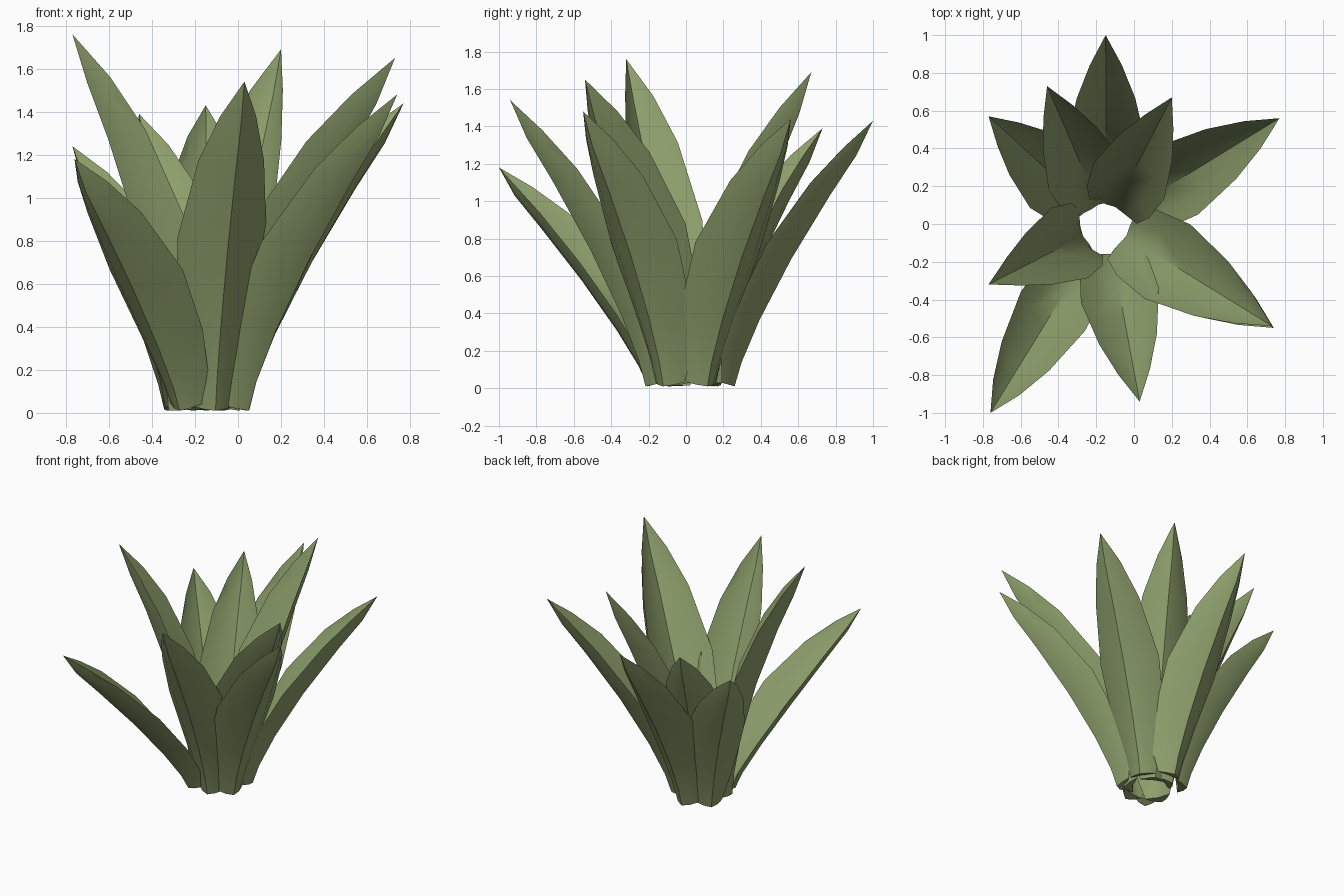
import bpy
import bmesh
import math
from mathutils import Vector

if "Cube" in bpy.data.objects:
    bpy.data.objects.remove(bpy.data.objects["Cube"])

green = bpy.data.materials.new("leaf green")
green.use_nodes = True
colour = (0.27, 0.35, 0.15, 1)
green.diffuse_color = colour
green.node_tree.nodes["Principled BSDF"].inputs["Base Color"].default_value = colour

CENTRE = Vector((-0.145, 0, 0))
ACROSS = (-1, -0.55, 0, 0.55, 1)
# height fraction, outward fraction, half width, thickness, cup depth per half width
ROWS = ((0, 0, 0.09, 0.06, 0.8), (0.09, 0.05, 0.14, 0.045, 0.85), (0.25, 0.18, 0.185, 0.025, 0.78),
        (0.48, 0.41, 0.21, 0.018, 0.74), (0.72, 0.69, 0.155, 0.014, 0.8),
        (0.87, 0.88, 0.085, 0.01, 0.95))


def leaf(name, tip, base_radius, width=1.0, bow=0.0):
    """Thin cupped, pointed leaf: an outer and an inner skin that meet at the rims."""
    tip = Vector(tip)
    out = (tip - CENTRE) * Vector((1, 1, 0))
    reach = out.length - base_radius
    out.normalize()
    side = Vector((-out.y, out.x, 0))
    base = CENTRE + out * base_radius + Vector((0, 0, 0.01))
    rise = tip.z - base.z
    path = [base + out * reach * (o - 4 * bow * h * (1 - h)) + Vector((0, 0, rise * h))
            for h, o, *_ in ROWS] + [tip]

    bm = bmesh.new()
    rings = []
    for i, (_, _, half, thick, cup) in enumerate(ROWS):
        along = (path[i + 1] - path[max(i - 1, 0)]).normalized()
        inward = side.cross(along)
        if inward.dot(out) > 0:
            inward.negate()
        half *= width
        outer = [bm.verts.new(path[i] + side * u * half + inward * cup * half * abs(u) ** 1.6)
                 for u in ACROSS]
        inner = [bm.verts.new(v.co + inward * thick * (1 - u * u))
                 for u, v in zip(ACROSS[1:-1], outer[1:-1])]
        rings.append(outer + inner[::-1])
    for a, b in zip(rings, rings[1:]):
        for j in range(len(a)):
            k = (j + 1) % len(a)
            bm.faces.new((a[j], a[k], b[k], b[j]))
    point = bm.verts.new(tip)
    last = rings[-1]
    for j in range(len(last)):
        bm.faces.new((last[j], last[(j + 1) % len(last)], point))
    bm.faces.new(rings[0][::-1])
    bmesh.ops.recalc_face_normals(bm, faces=bm.faces)

    mesh = bpy.data.meshes.new(name)
    bm.to_mesh(mesh)
    bm.free()
    mesh.materials.append(green)
    obj = bpy.data.objects.new(name, mesh)
    bpy.context.collection.objects.link(obj)
    bpy.ops.object.select_all(action="DESELECT")
    obj.select_set(True)
    bpy.context.view_layer.objects.active = obj
    bpy.ops.object.shade_smooth_by_angle(angle=math.radians(50))


# Outer leaves
leaf("front_leaf", (0.03, -0.94, 1.54), 0.22)
leaf("front_right_leaf", (-0.76, -1.0, 1.18), 0.24, 0.95, -0.03)
leaf("back_right_leaf", (-0.77, 0.57, 1.24), 0.25)
leaf("back_leaf", (-0.15, 1.0, 1.43), 0.26)
leaf("back_left_leaf", (0.77, 0.56, 1.44), 0.22)
leaf("front_left_lower_leaf", (0.74, -0.55, 1.48), 0.23)

# Inner, more upright leaves
leaf("right_leaf", (-0.77, -0.32, 1.76), 0.2, bow=0.08)
leaf("back_right_inner_leaf", (-0.46, 0.73, 1.39), 0.17)
leaf("back_left_inner_leaf", (0.2, 0.67, 1.69), 0.16)
leaf("front_left_upper_leaf", (0.73, -0.54, 1.65), 0.18, 1.1)
